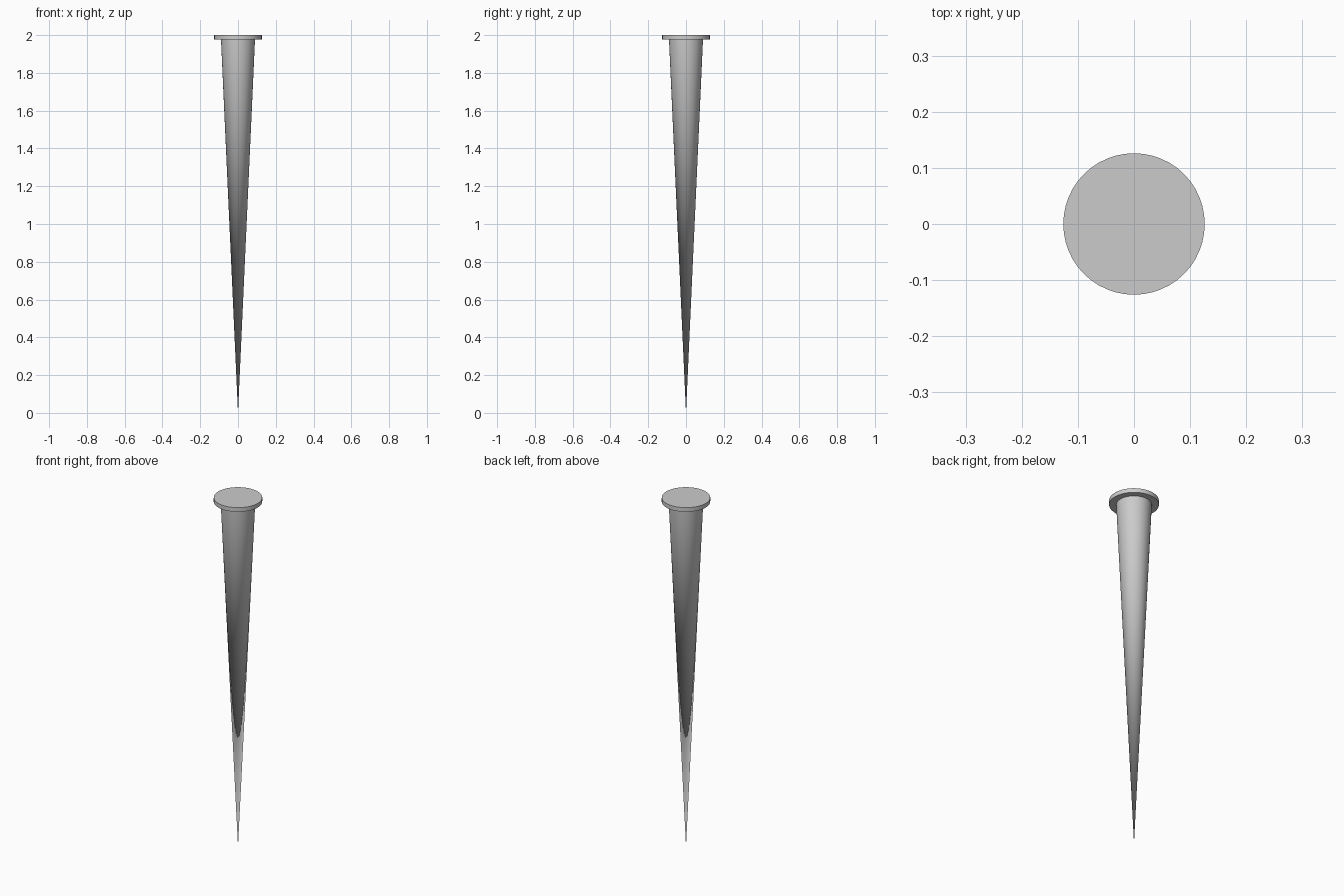
import bpy

if "Cube" in bpy.data.objects:
    bpy.data.objects.remove(bpy.data.objects["Cube"])

SIDES = 48


def cone(name, r_bottom, r_top, z0, z1):
    bpy.ops.mesh.primitive_cone_add(vertices=SIDES, radius1=r_bottom, radius2=r_top,
                                    depth=z1 - z0, location=(0, 0, (z0 + z1) / 2))
    obj = bpy.context.object
    obj.name = name
    bpy.ops.object.shade_smooth_by_angle()
    return obj


HEAD_BOTTOM = 1.976

# Long spike tapering to a point at the ground
cone("tapered_shank", 0.0, 0.09, 0.0, HEAD_BOTTOM)

# Thin flat disc on top
cone("flat_head", 0.126, 0.126, HEAD_BOTTOM, 2.0)
